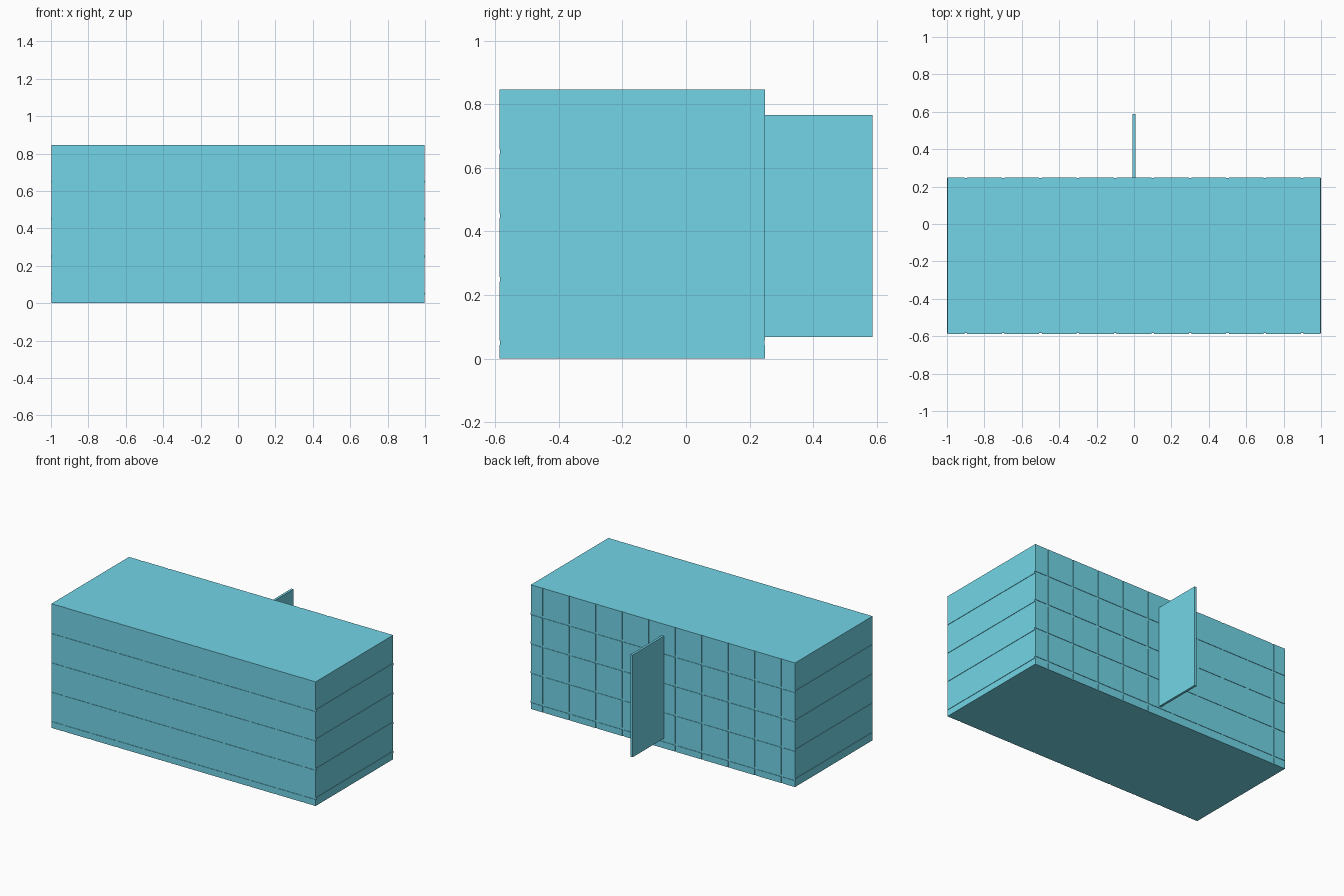
import bpy, bmesh

if "Cube" in bpy.data.objects:
    bpy.data.objects.remove(bpy.data.objects["Cube"])

teal = bpy.data.materials.new("teal")
teal.diffuse_color = (0.168, 0.665, 0.80, 1)
teal.use_nodes = True
teal.node_tree.nodes["Principled BSDF"].inputs["Base Color"].default_value = teal.diffuse_color


def boxes(name, items):
    """One mesh object from (x0, x1, y0, y1, z0, z1) boxes."""
    bm = bmesh.new()
    for x0, x1, y0, y1, z0, z1 in items:
        verts = bmesh.ops.create_cube(bm, size=1)["verts"]
        for v in verts:
            v.co.x = x1 if v.co.x > 0 else x0
            v.co.y = y1 if v.co.y > 0 else y0
            v.co.z = z1 if v.co.z > 0 else z0
    mesh = bpy.data.meshes.new(name)
    bm.to_mesh(mesh)
    bm.free()
    mesh.materials.append(teal)
    obj = bpy.data.objects.new(name, mesh)
    bpy.context.collection.objects.link(obj)
    return obj


FRONT, BACK, TOP, HALF = -0.584, 0.246, 0.847, 0.997
RAISE, GAP = 0.003, 0.007

# Main block
boxes("building_block", [(-HALF, HALF, FRONT, BACK, 0, TOP)])

# Facade grid: seams every 0.2 along the length and height
xs = [-HALF - GAP] + [-0.9 + 0.2 * i for i in range(10)] + [HALF + GAP]
zs = [-GAP] + [0.05 + 0.2 * i for i in range(4)] + [TOP + GAP]
cells = [(a + GAP, b - GAP, c + GAP, d - GAP)
         for a, b in zip(xs, xs[1:]) for c, d in zip(zs, zs[1:])]

# Raised cladding panels, front and back
boxes("front_panels", [(a, b, FRONT - RAISE, FRONT + RAISE, c, d) for a, b, c, d in cells])
boxes("back_panels", [(a, b, BACK - RAISE, BACK + RAISE, c, d) for a, b, c, d in cells])

# Thin floor bands on both ends
for name, s in (("left_bands", -1), ("right_bands", 1)):
    x0, x1 = sorted((s * (HALF - RAISE), s * (HALF + RAISE)))
    boxes(name, [(x0, x1, FRONT, BACK, z - GAP, z + GAP) for z in zs[1:-1]])

# Upright fin on the back
boxes("back_fin", [(-0.008, 0.008, BACK - 0.005, 0.587, 0.068, 0.766)])
